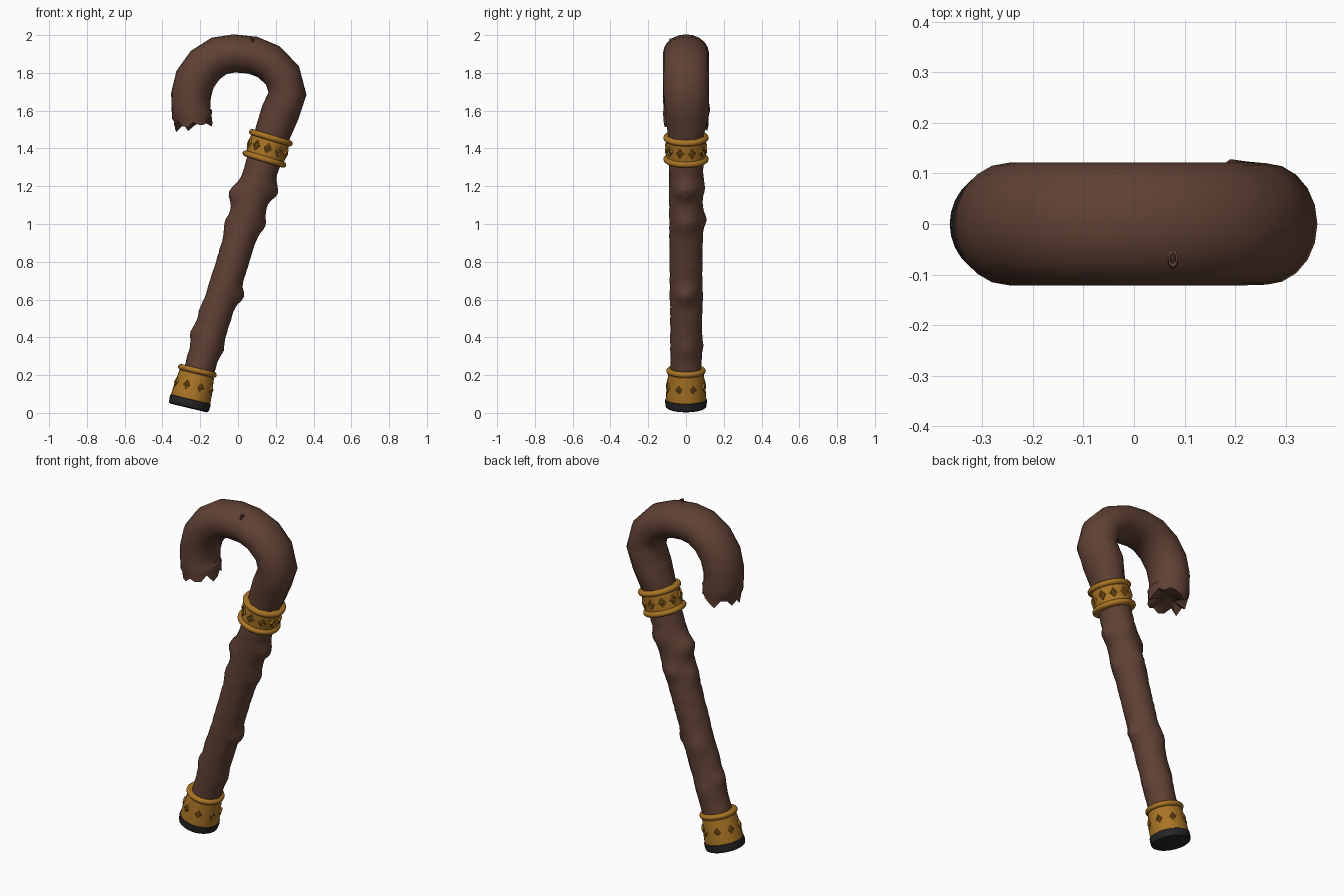
import bpy, bmesh, math, random
from mathutils import Vector

if "Cube" in bpy.data.objects:
    bpy.data.objects.remove(bpy.data.objects["Cube"])
random.seed(4)


def mat(name, rgb):
    m = bpy.data.materials.new(name)
    m.diffuse_color = (*rgb, 1)
    m.use_nodes = True
    m.node_tree.nodes["Principled BSDF"].inputs["Base Color"].default_value = m.diffuse_color
    return m


WOOD = mat("brown wood", (0.115, 0.052, 0.034))
GOLD = mat("aged gold", (0.40, 0.175, 0.018))
RUBBER = mat("black rubber", (0.018, 0.018, 0.02))
Y = Vector((0, 1, 0))


def finish(name, bm, material, angle=40):
    bmesh.ops.recalc_face_normals(bm, faces=bm.faces)
    me = bpy.data.meshes.new(name)
    bm.to_mesh(me)
    bm.free()
    me.materials.append(material)
    ob = bpy.data.objects.new(name, me)
    bpy.context.collection.objects.link(ob)
    bpy.ops.object.select_all(action='DESELECT')
    ob.select_set(True)
    bpy.context.view_layer.objects.active = ob
    bpy.ops.object.shade_smooth_by_angle(angle=math.radians(angle))
    return ob


def skin(bm, rings, cap=True):
    vs = [[bm.verts.new(p) for p in r] for r in rings]
    n = len(vs[0])
    for a, b in zip(vs, vs[1:]):
        for i in range(n):
            j = (i + 1) % n
            bm.faces.new((a[i], a[j], b[j], b[i]))
    if cap:
        bm.faces.new(vs[0])
        bm.faces.new(vs[-1])


def ring(c, t, rn, ry, n):
    """Points round centre c; angle 0 is the outer side (+x on the shaft), 90 is +y."""
    out = Vector((t.z, 0, -t.x))
    return [c + out * rn * math.cos(a) + Y * ry * math.sin(a)
            for a in (2 * math.pi * i / n for i in range(n))]


def add_knots(rings, centres, knots):
    """Push ring points outward near each knot (z, angle in degrees, height, size)."""
    spots = []
    for z, ang, h, s in knots:
        k = min(range(len(rings)), key=lambda q: abs(centres[q].z - z))
        r = rings[k]
        spots.append((r[round(ang / 360 * len(r)) % len(r)].copy(), h, s))
    for r, c in zip(rings, centres):
        for i, p in enumerate(r):
            push = sum(h * math.exp(-((p - q).length / s) ** 2) for q, h, s in spots)
            r[i] = p + (p - c).normalized() * push


# knotty shaft
lo, hi = Vector((-0.255, 0, 0.07)), Vector((0.157, 0, 1.40))
t = (hi - lo).normalized()
centres, rings = [], []
for k in range(61):
    f = k / 60
    c = lo.lerp(hi, f)
    r = 0.079 + 0.011 * f
    centres.append(c)
    rings.append([p + (p - c) * random.uniform(-0.02, 0.02) for p in ring(c, t, r, r * 1.02, 20)])
add_knots(rings, centres, [
    (1.13, 180, 0.040, 0.055), (1.19, 0, 0.035, 0.045), (1.02, 0, 0.022, 0.05),
    (0.97, 180, 0.016, 0.05), (0.64, 0, 0.030, 0.04), (0.36, 0, 0.013, 0.04),
    (0.40, 180, 0.022, 0.045), (1.03, 90, 0.022, 0.04), (1.20, 72, 0.016, 0.04),
    (0.60, 126, 0.014, 0.05), (0.35, 90, 0.010, 0.04), (0.52, 180, 0.010, 0.05)])
bm = bmesh.new()
skin(bm, rings)
finish("shaft", bm, WOOD)

# hooked handle: x, z, radius in plane, radius in y
path = [(0.157, 1.40, .088, .090), (0.187, 1.49, .092, .098), (0.224, 1.59, .098, .112),
        (0.262, 1.69, .101, .120), (0.236, 1.785, .100, .121), (0.165, 1.858, .100, .122),
        (0.078, 1.894, .100, .122), (-0.02, 1.903, .101, .122), (-0.10, 1.890, .104, .122),
        (-0.175, 1.84, .107, .122), (-0.228, 1.765, .108, .122), (-0.249, 1.68, .106, .121),
        (-0.249, 1.605, .102, .120), (-0.243, 1.58, .109, .122), (-0.240, 1.56, .101, .118)]
pts = [Vector((p[0], 0, p[1])) for p in path]
rings, N = [], 20
for k, p in enumerate(path):
    tan = (pts[min(k + 1, len(pts) - 1)] - pts[max(k - 1, 0)]).normalized()
    r = ring(pts[k], tan, p[2], p[3], N)
    if k in (1, 2):    # bark grooves above the collar
        r = [q + (q - pts[k]) * 0.04 * (-1) ** i for i, q in enumerate(r)]
    rings.append(r)
add_knots(rings, pts, [(1.59, 90, 0.012, 0.05), (1.59, 126, 0.016, 0.05)])
# splintered end, hollowed in the middle
end, down = pts[-1], Vector((0.12, 0, -1)).normalized()
drops = [random.uniform(0.0, 0.055) + (0.012 if i % 3 else -0.015) for i in range(N)]
rings.append([q + down * d for q, d in zip(rings[-1], drops)])
rings.append([end + (q - end) * 0.75 + down * (d * 0.6 + 0.005) for q, d in zip(rings[-2], drops)])
rings.append([end + (q - end) * 0.35 + down * random.uniform(0.0, 0.03) for q in rings[-3]])
bm = bmesh.new()
skin(bm, rings)
finish("hooked_handle", bm, WOOD, 50)


def lathe(name, base, axis, profile, material, n=28):
    bm = bmesh.new()
    skin(bm, [ring(base + axis * h, axis, r, r, n) for h, r in profile])
    return finish(name, bm, material)


def rim(h, r, w):
    """Rounded bead in a lathe profile."""
    return [(h - w * math.cos(a), r + w * math.sin(a))
            for a in (math.pi * i / 6 for i in range(7))]


def diamonds(name, base, axis, h, radius, count, w, tall, start=0.0):
    """Raised diamond frames with a small pointed centre."""
    bm = bmesh.new()
    side = Vector((axis.z, 0, -axis.x))
    for i in range(count):
        a = start + 2 * math.pi * i / count
        out = side * math.cos(a) + Y * math.sin(a)
        across = axis.cross(out)
        c = base + axis * h + out * radius
        loops = [[c + out * d + across * w * s * x + axis * tall * s * y
                  for x, y in ((1, 0), (0, 1), (-1, 0), (0, -1))]
                 for s, d in ((1, -0.008), (0.9, 0.007), (0.62, 0.007), (0.5, 0.0), (0.05, 0.007))]
        skin(bm, loops)
    finish(name, bm, GOLD, 20)


# gold collar under the handle
axis = Vector((0.29, 0, 0.957)).normalized()
base = hi - axis * 0.075
lathe("collar", base, axis, [(0.0, 0.085)] + rim(0.016, 0.104, 0.016) + [(0.045, 0.105), (0.075, 0.103), (0.105, 0.105)]
      + rim(0.134, 0.104, 0.016) + [(0.15, 0.085)], GOLD)
diamonds("collar_diamonds", base, axis, 0.075, 0.105, 10, 0.022, 0.030, math.pi / 10)

# gold ferrule and rubber tip
axis = Vector((0.235, 0, 0.972)).normalized()
base = Vector((-0.262, 0, 0.026))
lathe("rubber_tip", base, axis, [(0, 0.098), (0.006, 0.107), (0.03, 0.111), (0.046, 0.110), (0.052, 0.10)], RUBBER)
lathe("ferrule", base, axis, [(0.046, 0.107), (0.10, 0.104), (0.185, 0.094)]
      + rim(0.202, 0.090, 0.015) + [(0.215, 0.075)], GOLD)
diamonds("ferrule_diamonds", base, axis, 0.118, 0.101, 8, 0.020, 0.026, math.pi / 8)

# small bark scar on top of the handle
bm = bmesh.new()
skin(bm, [[Vector((0.077 + 0.010 * s * math.cos(a), -0.068 + 0.018 * s * math.sin(a), z))
           for a in (math.pi * i / 4 for i in range(8))]
          for s, z in ((1.2, 1.955), (1, 1.982), (0.6, 1.982), (0.4, 1.972))])
finish("bark_scar", bm, WOOD, 20)
